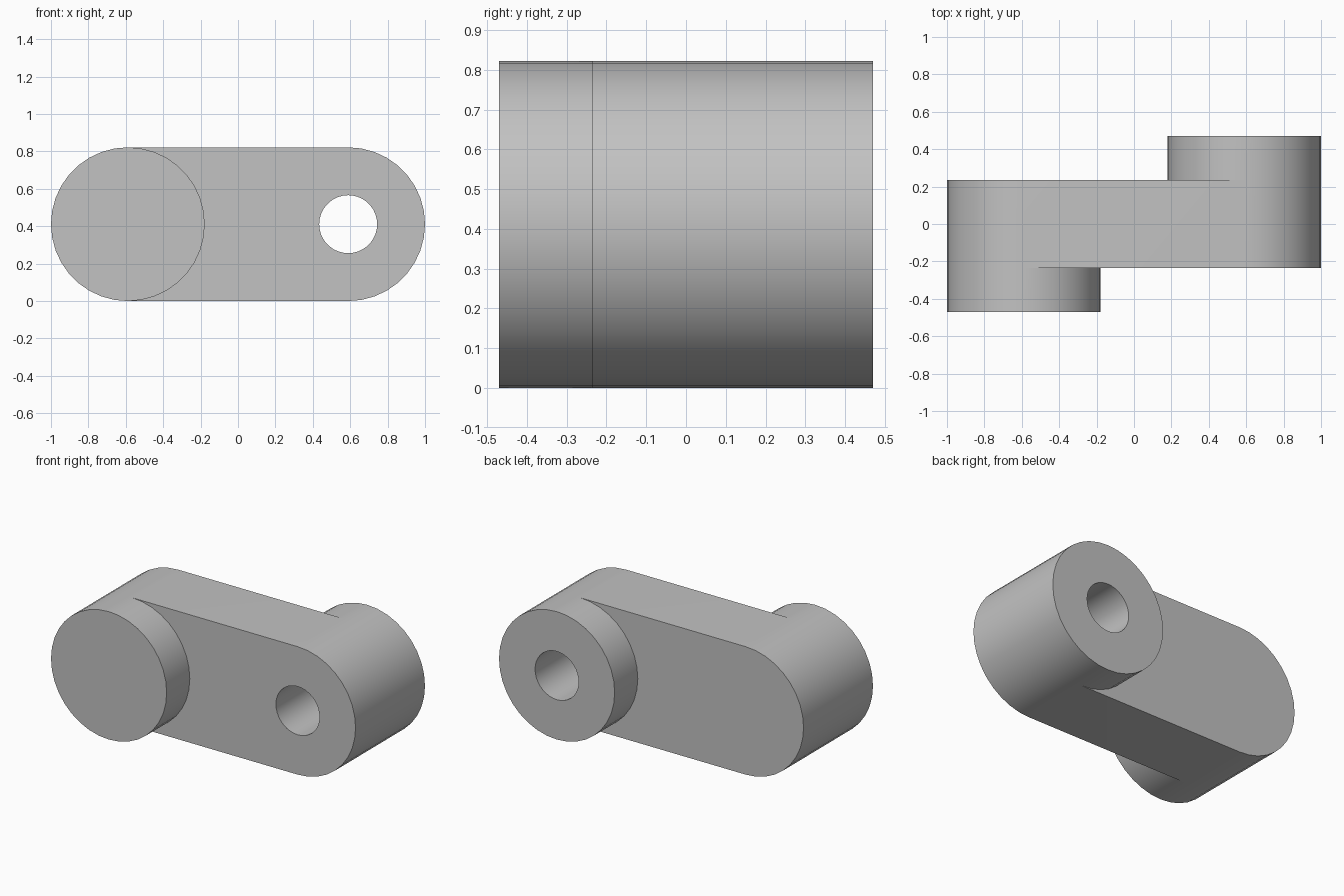
import bpy
import bmesh
from math import cos, sin, pi, radians

old = bpy.data.objects.get("Cube")
if old:
    bpy.data.objects.remove(old, do_unlink=True)

RADIUS, HOLE, OFFSET = 0.411, 0.155, 0.589
FRONT, MID_FRONT, MID_BACK, BACK = -0.47, -0.235, 0.235, 0.47
HALF = 18  # segments per half circle

bm = bmesh.new()


def arc(cx, r, side, y):
    """Half circle from top to bottom, bulging towards side (+1 or -1) in x."""
    angles = [pi * i / HALF for i in range(HALF + 1)]
    return [bm.verts.new((cx + side * r * sin(a), y, RADIUS + r * cos(a))) for a in angles]


def strip(a, b):
    """Row of quads between two matching point rows."""
    for i in range(len(a) - 1):
        bm.faces.new((a[i], a[i + 1], b[i + 1], b[i]))


def wall(cx, r, side, *levels):
    """Half cylinder running through the given depths."""
    for y0, y1 in zip(levels, levels[1:]):
        strip(arc(cx, r, side, y0), arc(cx, r, side, y1))


# Solid boss, projecting forward at the right end
wall(-OFFSET, RADIUS, -1, FRONT, MID_FRONT, MID_BACK)
wall(-OFFSET, RADIUS, 1, FRONT, MID_FRONT)

# Drilled boss, projecting backward at the left end, with its through hole
wall(OFFSET, RADIUS, 1, MID_FRONT, MID_BACK, BACK)
wall(OFFSET, RADIUS, -1, MID_BACK, BACK)
for side in (-1, 1):
    wall(OFFSET, HOLE, side, MID_FRONT, MID_BACK, BACK)

# Straight top and bottom of the arm
for z in (0, 2 * RADIUS):
    bm.faces.new([bm.verts.new((x, y, z)) for x, y in (
        (-OFFSET, MID_FRONT), (OFFSET, MID_FRONT), (OFFSET, MID_BACK), (-OFFSET, MID_BACK))])

# Flat faces: arm web, round ends and rings around the hole
for y in (MID_FRONT, MID_BACK):
    strip(arc(-OFFSET, RADIUS, 1, y), arc(OFFSET, RADIUS, -1, y))
for y in (FRONT, MID_BACK):
    right = arc(-OFFSET, RADIUS, 1, y)
    left = arc(-OFFSET, RADIUS, -1, y)
    bm.faces.new(right + left[-2:0:-1])
for y in (MID_FRONT, BACK):
    for side in (-1, 1):
        strip(arc(OFFSET, RADIUS, side, y), arc(OFFSET, HOLE, side, y))

# Weld everything into one closed solid
bmesh.ops.remove_doubles(bm, verts=bm.verts[:], dist=0.0001)
bmesh.ops.recalc_face_normals(bm, faces=bm.faces[:])
mesh = bpy.data.meshes.new("crank_link")
bm.to_mesh(mesh)
bm.free()

link = bpy.data.objects.new("crank_link", mesh)
bpy.context.collection.objects.link(link)

# Plain grey
grey = bpy.data.materials.new("plain_grey")
grey.use_nodes = True
colour = (0.54, 0.54, 0.54, 1)
grey.diffuse_color = colour
grey.node_tree.nodes["Principled BSDF"].inputs["Base Color"].default_value = colour
mesh.materials.append(grey)

bpy.ops.object.select_all(action="DESELECT")
link.select_set(True)
bpy.context.view_layer.objects.active = link
bpy.ops.object.shade_smooth_by_angle(angle=radians(30))
